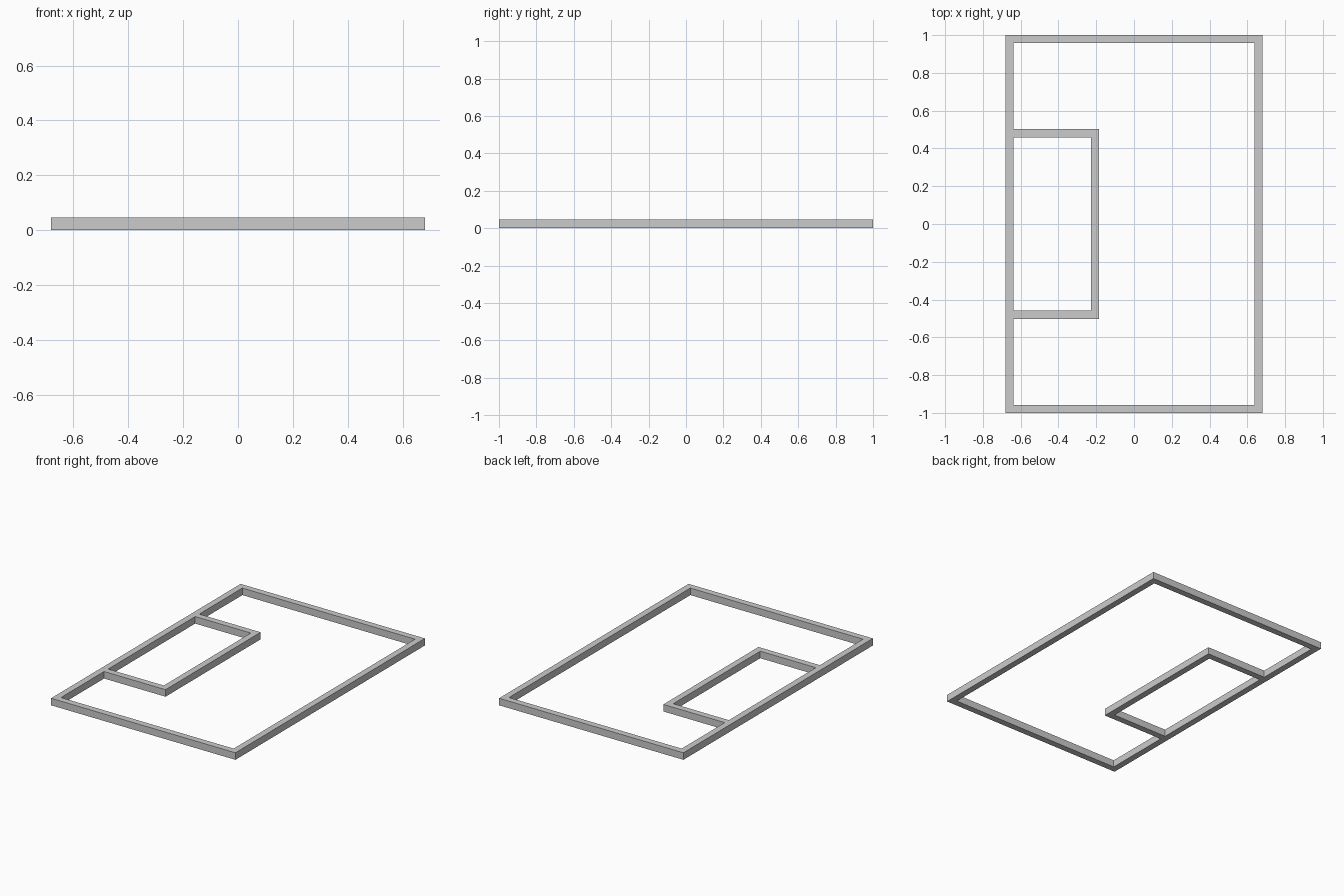
import bpy, bmesh

if "Cube" in bpy.data.objects:
    bpy.data.objects.remove(bpy.data.objects["Cube"])

X, Y = 0.681, 1.0        # outer half sizes
W, H = 0.043, 0.047      # line width and height
BX, BY = -0.184, 0.502   # outer edge and half length of the inner box

# Outlines: outer rectangle, large field opening, small box opening
outer = [(-X, -Y), (X, -Y), (X, Y), (-X, Y)]
xi, yi = X - W, Y - W
field = [(-xi, -yi), (xi, -yi), (xi, yi), (-xi, yi),
         (-xi, BY), (BX, BY), (BX, -BY), (-xi, -BY)]
bi = BY - W
box = [(-xi, -bi), (BX - W, -bi), (BX - W, bi), (-xi, bi)]

# Filled flat curve with holes, extruded to the line height
curve = bpy.data.curves.new("field_lines_outline", 'CURVE')
curve.dimensions = '2D'
curve.fill_mode = 'BOTH'
curve.extrude = H / 2
for pts in (outer, field, box):
    s = curve.splines.new('POLY')
    s.points.add(len(pts) - 1)
    for p, (x, y) in zip(s.points, pts):
        p.co = (x, y, 0, 1)
    s.use_cyclic_u = True
tmp = bpy.data.objects.new("outline_helper", curve)
bpy.context.collection.objects.link(tmp)
bpy.context.view_layer.update()
mesh = bpy.data.meshes.new_from_object(
    tmp.evaluated_get(bpy.context.evaluated_depsgraph_get()))
bpy.data.objects.remove(tmp)

# Weld into one solid and stand it on the floor
bm = bmesh.new()
bm.from_mesh(mesh)
bmesh.ops.remove_doubles(bm, verts=bm.verts, dist=1e-4)
bmesh.ops.translate(bm, verts=bm.verts, vec=(0, 0, H / 2))
bmesh.ops.recalc_face_normals(bm, faces=bm.faces)
for f in bm.faces:
    f.smooth = False
bm.to_mesh(mesh)
bm.free()
mesh.name = "field_lines"
obj = bpy.data.objects.new("field_lines", mesh)
bpy.context.collection.objects.link(obj)
